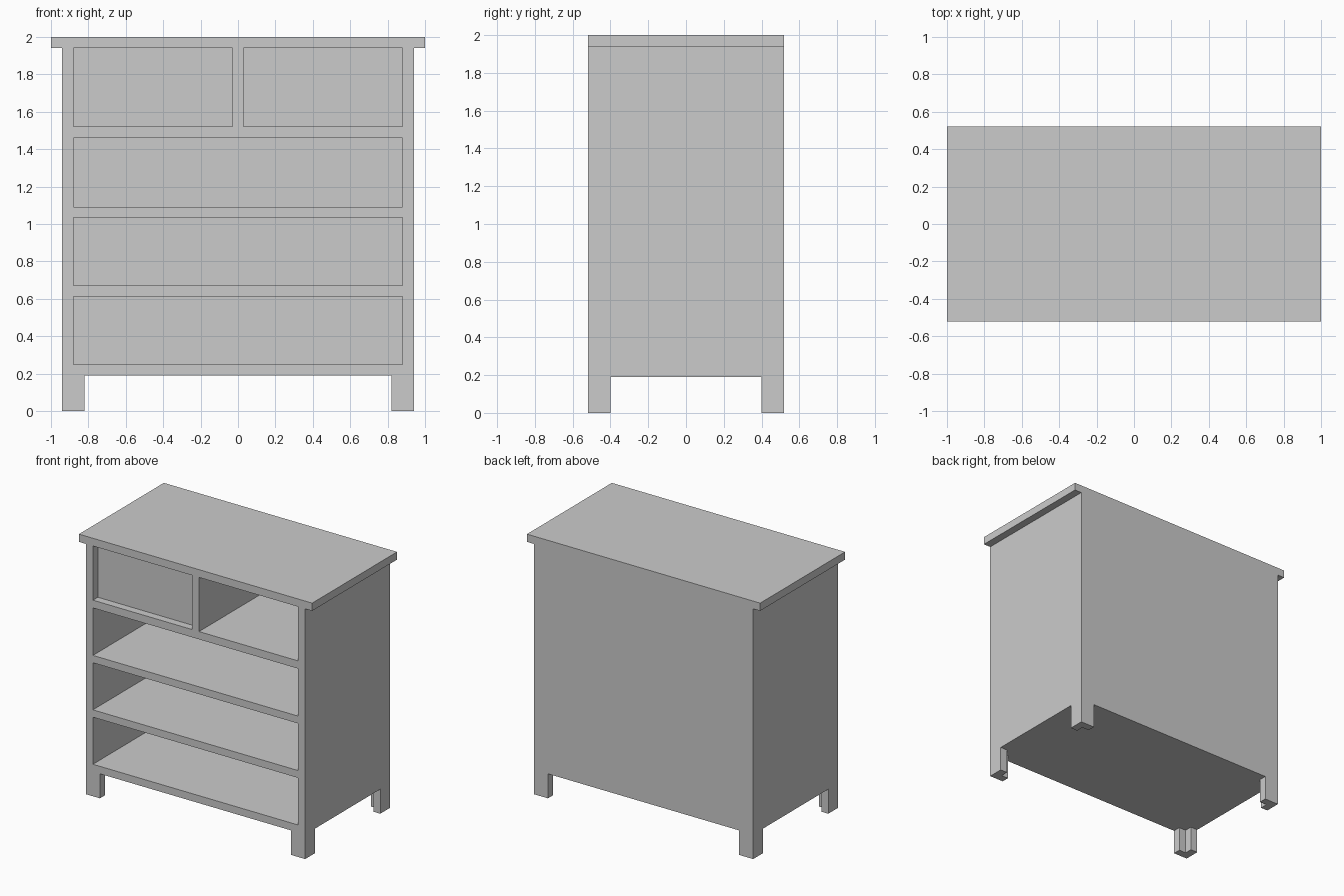
import bpy, bmesh

if "Cube" in bpy.data.objects:
    bpy.data.objects.remove(bpy.data.objects["Cube"])

W, D, T = 0.94, 0.52, 0.06      # half width, half depth, board thickness
FLOOR, UNDER_TOP = 0.19, 1.94


def new_object(name, bm):
    bmesh.ops.recalc_face_normals(bm, faces=bm.faces)
    mesh = bpy.data.meshes.new(name)
    bm.to_mesh(mesh)
    bm.free()
    obj = bpy.data.objects.new(name, mesh)
    bpy.context.collection.objects.link(obj)
    return obj


def box(name, x0, x1, y0, y1, z0, z1):
    bm = bmesh.new()
    bmesh.ops.create_cube(bm, size=1)
    for v in bm.verts:
        v.co = ((x0 + x1) / 2 + v.co.x * (x1 - x0),
                (y0 + y1) / 2 + v.co.y * (y1 - y0),
                (z0 + z1) / 2 + v.co.z * (z1 - z0))
    return new_object(name, bm)


def cut(target, *bounds):
    """Subtract a box from the target and discard the cutter."""
    cutter = box("cutter", *bounds)
    cutter.hide_render = True
    mod = target.modifiers.new("cut", 'BOOLEAN')
    mod.operation, mod.solver, mod.object = 'DIFFERENCE', 'EXACT', cutter
    bpy.context.view_layer.objects.active = target
    bpy.ops.object.modifier_apply(modifier=mod.name)
    bpy.data.objects.remove(cutter, do_unlink=True)


# Carcass with overhanging top: T-shaped profile extruded front to back
half = [(W, 0), (W, UNDER_TOP), (1, UNDER_TOP), (1, 2)]
profile = half + [(-x, z) for x, z in reversed(half)]
bm = bmesh.new()
face = bm.faces.new([bm.verts.new((x, -D, z)) for x, z in profile])
ext = bmesh.ops.extrude_face_region(bm, geom=[face])
bmesh.ops.translate(bm, vec=(0, 2 * D, 0),
                    verts=[g for g in ext["geom"] if isinstance(g, bmesh.types.BMVert)])
chest = new_object("dresser_carcass", bm)

# Space underneath, leaving four L-shaped corner legs
cut(chest, -W + T, W - T, -D + T, D - T, -0.1, FLOOR)
cut(chest, -W + 2 * T, W - 2 * T, -D - 0.1, D + 0.1, -0.1, FLOOR)
cut(chest, -W - 0.1, W + 0.1, -D + 2 * T, D - 2 * T, -0.1, FLOOR)

# Three wide drawer openings
for z0, z1 in [(0.248, 0.613), (0.67, 1.035), (1.092, 1.46)]:
    cut(chest, -W + T, W - T, -D - 0.1, D - T, z0, z1)

# Top row: open bay on the right, closed recessed front on the left
cut(chest, T / 2, W - T, -D - 0.1, D - T, 1.52, UNDER_TOP)
cut(chest, -W + T, -T / 2, -D - 0.1, -D + T, 1.52, UNDER_TOP)
